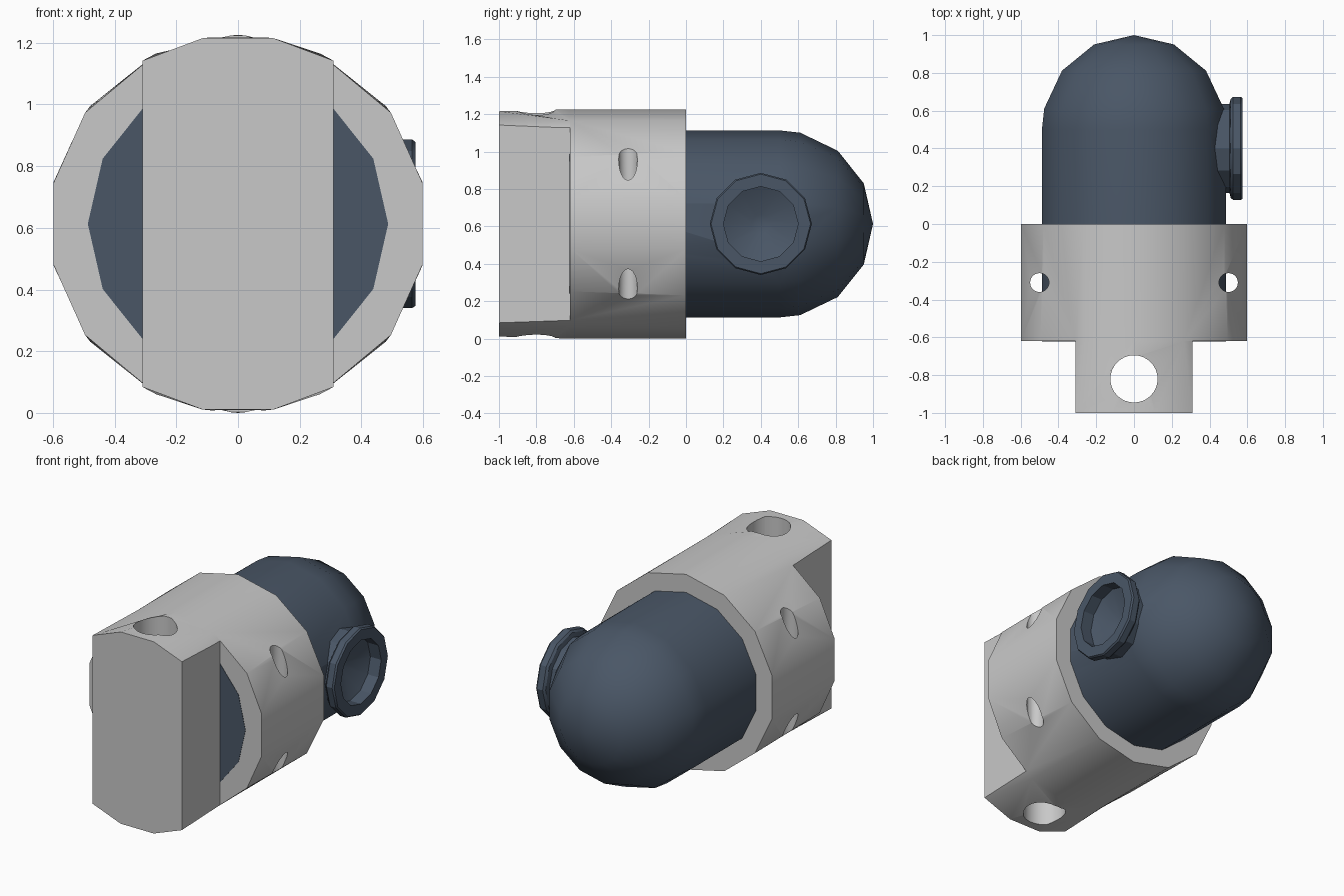
import bpy, bmesh
from math import radians, sin, cos, pi
from mathutils import Matrix, Vector

if "Cube" in bpy.data.objects:
    bpy.data.objects.remove(bpy.data.objects["Cube"])

AXIS_Z = 0.613
OUTER = 0.613


def material(name, rgb):
    m = bpy.data.materials.new(name)
    m.use_nodes = True
    m.diffuse_color = (*rgb, 1)
    m.node_tree.nodes["Principled BSDF"].inputs["Base Color"].default_value = (*rgb, 1)
    return m


grey = material("light grey", (0.58, 0.58, 0.58))
blue = material("slate blue", (0.068, 0.094, 0.134))


def finish(bm, name, mat):
    bmesh.ops.remove_doubles(bm, verts=bm.verts, dist=1e-5)
    bmesh.ops.recalc_face_normals(bm, faces=bm.faces)
    me = bpy.data.meshes.new(name)
    bm.to_mesh(me)
    bm.free()
    me.materials.append(mat)
    ob = bpy.data.objects.new(name, me)
    bpy.context.collection.objects.link(ob)
    return ob


def loft(bm, rings):
    """Skin neighbouring rings of equal length."""
    for a, b in zip(rings, rings[1:]):
        for i in range(len(a)):
            j = (i + 1) % len(a)
            bm.faces.new((a[i], a[j], b[j], b[i]))


def lathe(name, profile, sides, phase, matrix, mat):
    """Revolve (position, radius) points about local z."""
    bm = bmesh.new()
    rings = []
    for z, r in profile:
        angles = [phase + 2 * pi * i / sides for i in range(sides)]
        rings.append([bm.verts.new(matrix @ Vector((r * cos(a), r * sin(a), z))) for a in angles])
    loft(bm, rings)
    # Collapsed poles are merged into triangles
    bmesh.ops.dissolve_degenerate(bm, dist=1e-6, edges=bm.edges)
    return finish(bm, name, mat)


def rod(name, start, end, r, sides, phase, matrix, mat):
    return lathe(name, [(start, 0), (start, r), (end, r), (end, 0)], sides, phase, matrix, mat)


def cut(target, cutter):
    mod = target.modifiers.new("cut", "BOOLEAN")
    mod.operation = "DIFFERENCE"
    mod.solver = "EXACT"
    mod.object = cutter
    bpy.context.view_layer.objects.active = target
    bpy.ops.object.modifier_apply(modifier=mod.name)
    bpy.data.objects.remove(cutter)


along_y = Matrix.Translation((0, 0, AXIS_Z)) @ Matrix.Rotation(-pi / 2, 4, "X")
along_x = Matrix.Translation((0, 0.4, AXIS_Z)) @ Matrix.Rotation(pi / 2, 4, "Y")

# Sleeve: rings given by the angles of one quadrant, mirrored around
bm = bmesh.new()
rings = []
for y, quad in ((-1, (12.4, 36, 59.7, 79.2)),
                (-0.62, (12.4, 36, 64.3, 90)),
                (0, (12.86, 38.57, 64.3, 90))):
    half = list(quad) + [180 - a for a in reversed(quad)]
    full = [radians(a) for a in half + [a + 180 for a in half]]
    rings.append([bm.verts.new((OUTER * cos(a), y, AXIS_Z + OUTER * sin(a))) for a in full])
loft(bm, rings)
bm.faces.new(rings[0])
bm.faces.new(rings[-1])
bmesh.ops.dissolve_degenerate(bm, dist=1e-6, edges=bm.edges)
sleeve = finish(bm, "sleeve_with_lug", grey)

# Bore for the body
cut(sleeve, rod("bore_cutter", -0.6, 0.1, 0.492, 14, pi / 2, along_y, grey))

# Shoulders beside the lug, and the vertical pin holes
for side in (-1, 1):
    bm = bmesh.new()
    bmesh.ops.create_cube(bm, size=1, matrix=Matrix.Translation((side * 0.81, -1.12, AXIS_Z))
                          @ Matrix.Diagonal((1, 1, 2, 1)))
    cut(sleeve, finish(bm, "shoulder_cutter", grey))
    spot = Matrix.Translation((side * 0.5, -0.31, 0))
    cut(sleeve, rod("pin_hole_cutter", -0.5, 2, 0.05, 24, 0, spot, grey))
cut(sleeve, rod("lug_hole_cutter", -0.5, 2, 0.125, 32, 0,
                Matrix.Translation((0, -0.82, 0)), grey))

# Body: straight barrel with a domed end
R = 0.5
dome = [(R + R * sin(radians(a)), R * cos(radians(a))) for a in (12.86, 38.57, 64.3)]
body = lathe("domed_body", [(-0.5, 0), (-0.5, R), (0.5, R)] + dome + [(1, 0)],
             14, pi / 2, along_y, blue)
cut(body, rod("port_cutter", 0.38, 0.8, 0.215, 12, 0, along_x, blue))

# Plug closing the barrel at the shoulders
plug = rod("barrel_plug", -0.622, -0.48, 0.487, 14, 0, along_y, blue)

# Side port: neck, chamfered flange and dished opening
port = lathe("side_port", [
    (0.36, 0), (0.36, 0.235), (0.505, 0.235), (0.512, 0.262), (0.525, 0.273),
    (0.565, 0.273), (0.575, 0.266), (0.575, 0.2), (0.5, 0.2), (0.43, 0.05), (0.43, 0)],
    12, 0, along_x, blue)

for ob in (sleeve, body, plug, port):
    bpy.ops.object.select_all(action="DESELECT")
    ob.select_set(True)
    bpy.context.view_layer.objects.active = ob
    bpy.ops.object.shade_smooth_by_angle(angle=radians(29))
